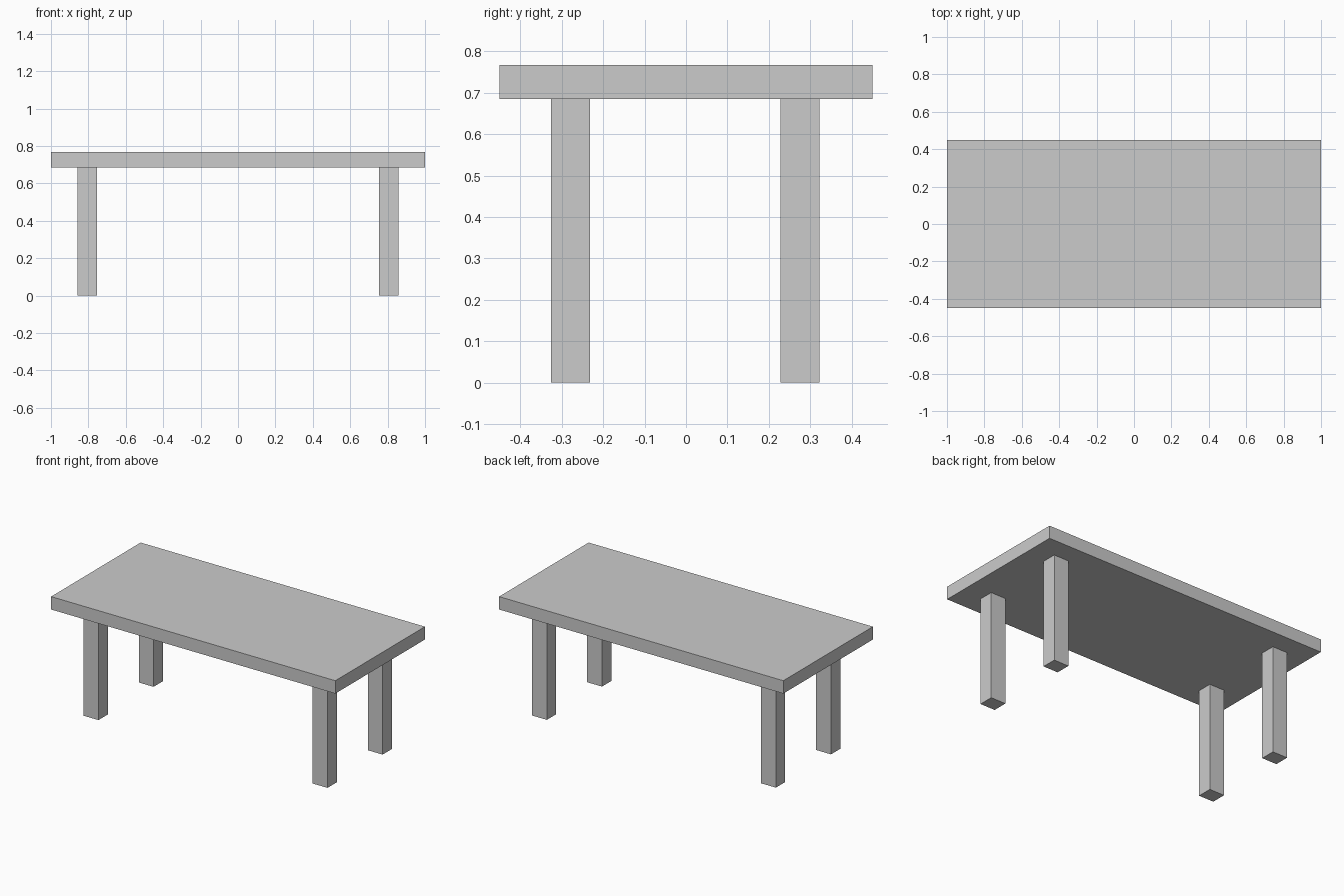
import bpy

cube = bpy.data.objects.get("Cube")
if cube:
    bpy.data.objects.remove(cube, do_unlink=True)

# Single plain grey finish
GREY = (0.6, 0.6, 0.6, 1.0)
grey = bpy.data.materials.new("plain_grey")
grey.use_nodes = True
grey.diffuse_color = GREY
grey.node_tree.nodes["Principled BSDF"].inputs["Base Color"].default_value = GREY


def box(name, centre, size):
    bpy.ops.mesh.primitive_cube_add(size=1, location=centre)
    obj = bpy.context.object
    obj.name = name
    obj.scale = size
    bpy.ops.object.transform_apply(location=False, rotation=False, scale=True)
    obj.data.materials.append(grey)
    return obj


TOP_Z, UNDER_Z = 0.767, 0.685

# Table top slab
box("table_top", (0, 0, (TOP_Z + UNDER_Z) / 2), (2.0, 0.9, TOP_Z - UNDER_Z))

# Four square legs, standing in from the corners
for side, x in (("right", -0.806), ("left", 0.806)):
    for end, y in (("front", -0.279), ("back", 0.275)):
        box(f"{end}_{side}_leg", (x, y, UNDER_Z / 2), (0.104, 0.094, UNDER_Z))
